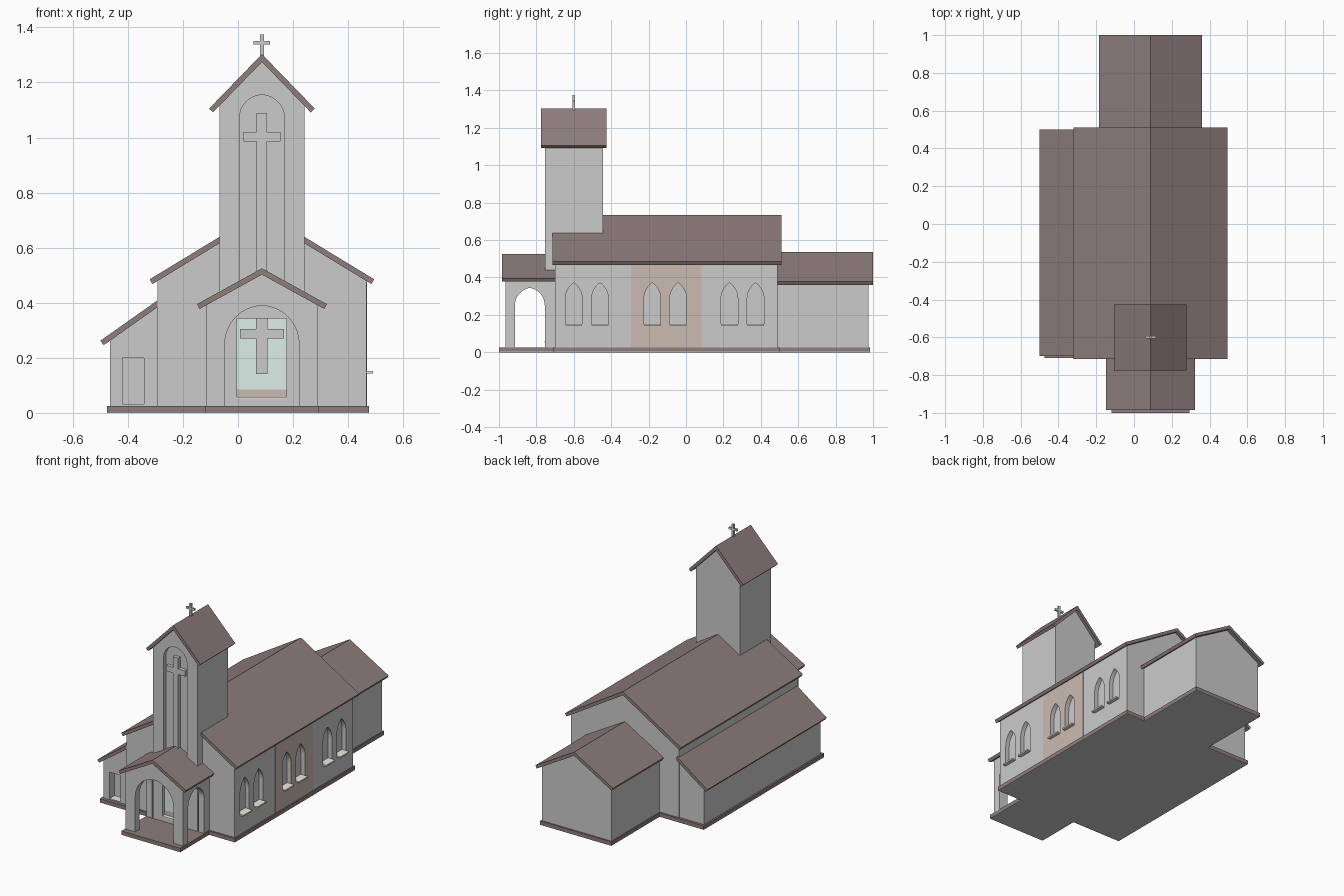
import bpy, bmesh, math
from mathutils import Vector

if "Cube" in bpy.data.objects:
    bpy.data.objects.remove(bpy.data.objects["Cube"])

CX = 0.087  # shared ridge line of nave, tower, porch and chancel


def material(name, rgb):
    m = bpy.data.materials.new(name)
    m.diffuse_color = (*rgb, 1)
    m.use_nodes = True
    m.node_tree.nodes["Principled BSDF"].inputs["Base Color"].default_value = m.diffuse_color
    return m


BROWN = material("dark_brown", (0.27, 0.21, 0.205))
TAN = material("tan", (0.60, 0.50, 0.45))
GLASS = material("pale_teal", (0.73, 0.86, 0.81))
CREAM = material("cream", (0.86, 0.84, 0.74))


def prism(name, pts, a, b, axis="y", mat=None):
    """Extrude a 2D profile along an axis: y takes (x,z), x takes (y,z), z takes (x,y)."""
    place = {"y": lambda p, d: (p[0], d, p[1]),
             "x": lambda p, d: (d, p[0], p[1]),
             "z": lambda p, d: (p[0], p[1], d)}[axis]
    bm = bmesh.new()
    lo = [bm.verts.new(place(p, a)) for p in pts]
    hi = [bm.verts.new(place(p, b)) for p in pts]
    bm.faces.new(lo)
    bm.faces.new(hi)
    for i in range(len(pts)):
        j = (i + 1) % len(pts)
        bm.faces.new((lo[i], lo[j], hi[j], hi[i]))
    bmesh.ops.recalc_face_normals(bm, faces=bm.faces)
    me = bpy.data.meshes.new(name)
    bm.to_mesh(me)
    bm.free()
    ob = bpy.data.objects.new(name, me)
    bpy.context.collection.objects.link(ob)
    if mat:
        me.materials.append(mat)
    return ob


def box(name, x0, x1, y0, y1, z0, z1, mat=None):
    return prism(name, [(x0, z0), (x1, z0), (x1, z1), (x0, z1)], y0, y1, "y", mat)


def gable(half, z0, eave, ridge):
    return [(CX - half, z0), (CX + half, z0), (CX + half, eave), (CX, ridge), (CX - half, eave)]


def arch(c, half, z0, spring, apex, n=8):
    """Pointed arch outline made of two arcs."""
    rise = apex - spring
    r = (half ** 2 + rise ** 2) / (2 * half)
    end = math.atan2(rise, r - half)
    side = [(half - r + r * math.cos(end * i / n), spring + r * math.sin(end * i / n)) for i in range(n)]
    right = [(c + x, z) for x, z in side]
    left = [(c - x, z) for x, z in reversed(side)]
    return [(c - half, z0), (c + half, z0)] + right + [(c, apex)] + left


def cut(ob, cutter):
    mod = ob.modifiers.new("cut", "BOOLEAN")
    mod.operation, mod.solver, mod.object = "DIFFERENCE", "EXACT", cutter
    bpy.context.view_layer.objects.active = ob
    bpy.ops.object.modifier_apply(modifier=mod.name)
    bpy.data.objects.remove(cutter)


def gabled_block(name, wall, half, eave, ridge, wall_y, roof_y, t=0.02):
    """Gable-ended walls with a two-slope roof slab on top."""
    slope = math.atan2(ridge - eave, half)
    s, c = t * math.sin(slope), t * math.cos(slope)
    under = ridge - t / math.cos(slope)
    prism(name + "_roof", [(CX - half, eave), (CX, ridge), (CX + half, eave),
                           (CX + half - s, eave - c), (CX, under), (CX - half + s, eave - c)],
          *roof_y, "y", BROWN)
    return prism(name + "_walls", gable(wall, 0.02, under - wall * math.tan(slope), under), *wall_y)


# Base slab following the plan, with a grey underside
base = prism("base_slab", [(-0.475, -0.71), (-0.12, -0.71), (-0.12, -1), (0.294, -1), (0.294, -0.71),
                           (0.475, -0.71), (0.475, 0.5), (0.338, 0.5), (0.338, 0.985), (-0.164, 0.985),
                           (-0.164, 0.5), (-0.475, 0.5)], 0.003, 0.025, "z", BROWN)
prism("base_underside", [v.co.xy for v in base.data.vertices[:12]], 0.0, 0.003, "z")

# Main volumes
nave = gabled_block("nave", 0.38, 0.408, 0.485, 0.733, (-0.70, 0.49), (-0.715, 0.51))
chancel = gabled_block("chancel", 0.245, 0.273, 0.378, 0.535, (0.48, 0.975), (0.485, 1.0))
tower = gabled_block("tower", 0.155, 0.192, 1.105, 1.303, (-0.755, -0.445), (-0.775, -0.425))
porch = gabled_block("porch", 0.203, 0.236, 0.395, 0.525, (-0.965, -0.69), (-0.985, -0.70))

# Side aisle with lean-to roof and a small front doorway
aisle = prism("aisle_walls", [(-0.465, 0.02), (-0.28, 0.02), (-0.28, 0.393), (-0.465, 0.262)], -0.69, 0.485)
prism("aisle_roof", [(-0.5, 0.262), (-0.285, 0.414), (-0.285, 0.389), (-0.488, 0.246)], -0.70, 0.5, "y", BROWN)
cut(aisle, box("cutter", -0.42, -0.342, -0.8, -0.64, 0.03, 0.2))
box("aisle_door_sill", -0.42, -0.342, -0.69, -0.64, 0.024, 0.032, CREAM)

# Porch: hollow inside, arched on three sides
cut(porch, prism("cutter", gable(0.163, -0.1, 0.38, 0.47), -0.92, -0.6))
cut(porch, prism("cutter", arch(CX, 0.135, -0.1, 0.25, 0.39), -1.1, -0.85))
cut(porch, prism("cutter", arch(-0.835, 0.08, -0.1, 0.25, 0.345), -0.5, 0.7, "x"))

# Tower front: tall niche with relief cross
cut(tower, prism("cutter", arch(CX, 0.082, 0.45, 1.07, 1.155), -0.8, -0.73))
box("niche_cross_shaft", CX - 0.019, CX + 0.019, -0.752, -0.725, 0.45, 1.09)
box("niche_cross_arm", CX - 0.067, CX + 0.067, -0.752, -0.725, 0.985, 1.021)

# Entrance door with cross
cut(tower, box("cutter", CX - 0.09, CX + 0.09, -0.8, -0.725, 0.055, 0.343))
box("door_glass", CX - 0.09, CX + 0.09, -0.732, -0.72, 0.085, 0.343, GLASS)
box("door_kickplate", CX - 0.09, CX + 0.09, -0.732, -0.72, 0.055, 0.088, TAN)
box("door_sill", CX - 0.09, CX + 0.09, -0.757, -0.732, 0.052, 0.058, CREAM)
box("door_cross_shaft", CX - 0.021, CX + 0.021, -0.745, -0.73, 0.142, 0.343)
box("door_cross_arm", CX - 0.08, CX + 0.08, -0.745, -0.73, 0.27, 0.305)

# Right wall: tan panel and three pairs of pointed windows with sills
panel = box("wall_panel", 0.45, 0.469, -0.295, 0.082, 0.025, 0.476, TAN)
for i, y in enumerate((-0.6, -0.46, -0.18, -0.042, 0.232, 0.372)):
    outline = arch(y, 0.045, 0.148, 0.285, 0.372)
    for wall in (nave, panel) if i in (2, 3) else (nave,):
        cut(wall, prism("cutter", outline, 0.44, 0.6, "x"))
    box(f"window_sill_{i + 1}", 0.435, 0.49, y - 0.045, y + 0.045, 0.143, 0.152, CREAM)

# Finial cross on the tower ridge
box("finial_shaft", CX - 0.007, CX + 0.007, -0.607, -0.593, 1.285, 1.375)
box("finial_arm", CX - 0.03, CX + 0.03, -0.606, -0.594, 1.337, 1.35)
